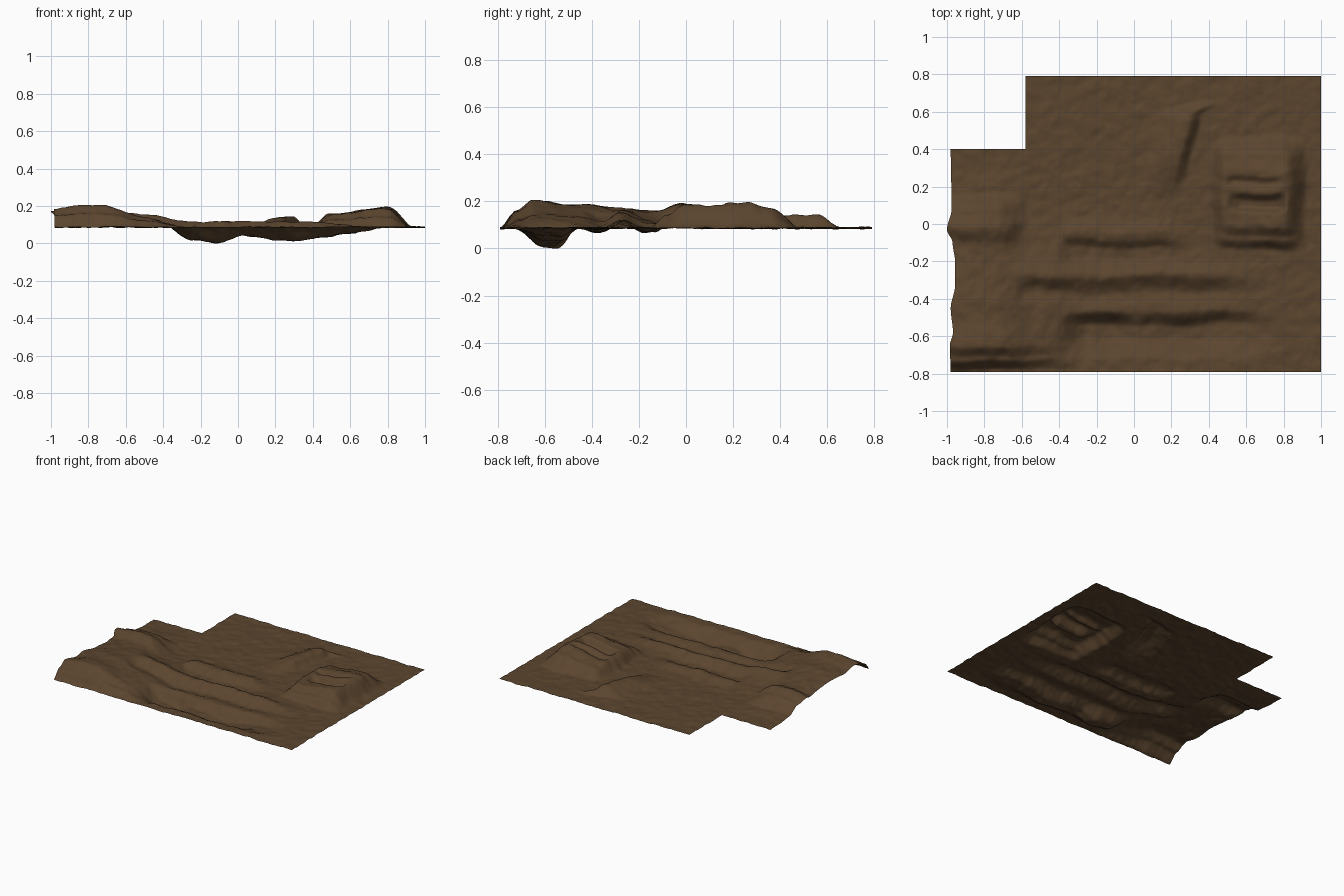
import bpy, bmesh, math
from mathutils import Vector, noise

if "Cube" in bpy.data.objects:
    bpy.data.objects.remove(bpy.data.objects["Cube"])


def ss(a, b, v):
    t = max(0.0, min(1.0, (v - a) / (b - a)))
    return t * t * (3 - 2 * t)


def band(v, a, b, c, d):
    """0 before a, 1 between b and c, 0 after d"""
    return ss(a, b, v) * (1 - ss(c, d, v))


def g(v, c, w):
    return math.exp(-((v - c) / w) ** 2)


def curve(v, pts):
    """smooth interpolation through a few (position, value) points"""
    if v <= pts[0][0]:
        return pts[0][1]
    for (a, p), (b, q) in zip(pts, pts[1:]):
        if v <= b:
            return p + (q - p) * ss(a, b, v)
    return pts[-1][1]


HILL = [(-0.79, 0.0), (-0.72, 0.075), (-0.65, 0.118), (-0.5, 0.097), (-0.43, 0.1),
        (-0.3, 0.085), (-0.12, 0.07), (-0.01, 0.105), (0.06, 0.075), (0.17, 0.01), (0.3, 0.0)]
TRENCH = [(-0.43, 0.0), (-0.24, 0.065), (-0.12, 0.082), (0.02, 0.045), (0.2, 0.065),
          (0.3, 0.07), (0.45, 0.055), (0.6, 0.035), (0.78, 0.0)]
MOUND = [(-0.14, 0.0), (-0.07, 0.05), (0.0, 0.085), (0.06, 0.085), (0.18, 0.09),
         (0.27, 0.092), (0.36, 0.07), (0.48, 0.0)]
LEFT_EDGE = [(-0.79, -0.98), (-0.65, -0.985), (-0.58, -0.968), (-0.45, -0.98), (-0.33, -0.957),
             (-0.2, -0.957), (-0.1, -0.97), (-0.03, -1.0), (0.08, -0.975), (0.4, -0.98)]


def height(x, y):
    n = noise.noise(Vector((x * 4, y * 4, 3.1)))
    wx, wy = x + 0.02 * n, y + 0.018 * noise.noise(Vector((x * 5, y * 5, 8.7)))
    z = 0.087
    # west hill, falling gently eastward
    fall = 1 - 0.52 * ss(-0.74, -0.5, wx) - 0.48 * ss(-0.52, -0.25, wx)
    north = ss(-0.25, 0.05, y)
    fall = fall * (1 - north) + north * (1 - ss(-0.74, -0.56, wx))
    z += curve(wy, HILL) * fall * (1 - 0.2 * (1 - ss(-1.0, -0.84, x)))
    # south trench
    z -= curve(wx, TRENCH) * band(wy, -0.73, -0.6, -0.55, -0.46)
    # two long ridges with shallow trenches in front of them
    r1 = band(wx, -0.7, -0.55, 0.35, 0.75)
    z += r1 * (0.03 * g(wy, -0.27, 0.05) - 0.018 * g(wy, -0.37, 0.045))
    r2 = band(wx, -0.42, -0.33, 0.12, 0.32)
    z += r2 * (0.028 * g(wy, -0.05, 0.055) - 0.018 * band(wy, -0.24, -0.17, -0.13, -0.08))
    # east mound with stepped hollow
    side = band(wx, 0.40, 0.49, 0.8, 0.93)
    m = curve(wy, MOUND) * side * (0.8 + 0.38 * ss(0.5, 0.8, wx))
    m -= 0.045 * band(wx, 0.5, 0.58, 0.76, 0.82) * band(wy, 0.06, 0.10, 0.125, 0.175)
    m -= 0.02 * band(wx, 0.48, 0.53, 0.74, 0.8) * band(wy, 0.19, 0.22, 0.225, 0.26)
    z += m
    # curved bank, steep on its east side
    c = 0.22 + 0.09 * ss(0.2, 0.62, y) + 0.1 * ss(0.58, 0.66, y)
    z += 0.055 * band(y, 0.12, 0.38, 0.55, 0.67) * band(x, c - 0.2, c - 0.025, c - 0.01, c + 0.06)
    # small lumps
    z += 0.006 * noise.noise(Vector((x * 17, y * 17, 0.5)))
    z += 0.003 * noise.noise(Vector((x * 35, y * 35, 5.5)))
    return z


# flat sheet with the north-west corner cut away
NX, NY = 198, 158
bm = bmesh.new()
bmesh.ops.create_grid(bm, x_segments=NX, y_segments=NY, size=1)
for v in bm.verts:
    v.co.x = 0.01 + v.co.x * 0.99
    v.co.y *= 0.79
corner = [f for f in bm.faces
          if f.calc_center_median().x < -0.58 and f.calc_center_median().y > 0.4]
bmesh.ops.delete(bm, geom=corner, context='FACES')

# raise the terrain and ripple the west edge
for v in bm.verts:
    x, y = v.co.x, v.co.y
    v.co.z = height(x, y)
    if y < 0.405:
        v.co.x += (curve(y, LEFT_EDGE) + 0.98) * (1 - ss(-0.98, -0.85, x))
low = min(v.co.z for v in bm.verts)
for v in bm.verts:
    v.co.z -= low * ss(0.087, low, v.co.z) if v.co.z < 0.08 else 0

mesh = bpy.data.meshes.new("terrain")
bm.to_mesh(mesh)
bm.free()
for p in mesh.polygons:
    p.use_smooth = True
ground = bpy.data.objects.new("terrain", mesh)
bpy.context.collection.objects.link(ground)

soil = bpy.data.materials.new("brown soil")
soil.diffuse_color = (0.105, 0.06, 0.028, 1)
soil.use_nodes = True
soil.node_tree.nodes["Principled BSDF"].inputs["Base Color"].default_value = soil.diffuse_color
mesh.materials.append(soil)
